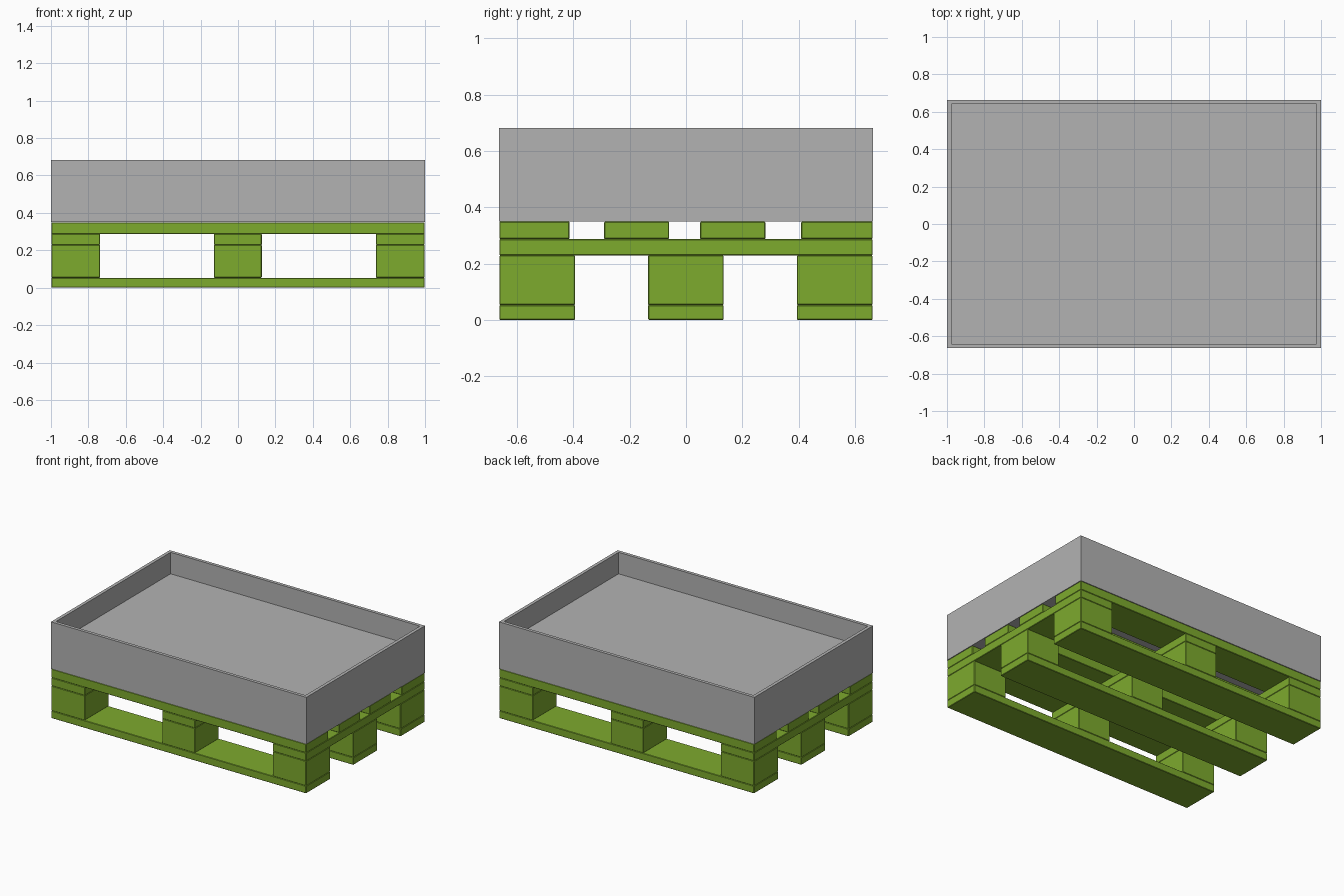
import bpy, bmesh

cube = bpy.data.objects.get("Cube")
if cube:
    bpy.data.objects.remove(cube, do_unlink=True)


def make_material(name, rgb):
    mat = bpy.data.materials.new(name)
    mat.use_nodes = True
    mat.diffuse_color = (*rgb, 1)
    mat.node_tree.nodes["Principled BSDF"].inputs["Base Color"].default_value = (*rgb, 1)
    return mat


green = make_material("pallet_green", (0.207, 0.405, 0.027))
grey = make_material("tray_grey", (0.45, 0.45, 0.45))


def add_object(name, bm, mat):
    mesh = bpy.data.meshes.new(name)
    bm.to_mesh(mesh)
    bm.free()
    mesh.materials.append(mat)
    obj = bpy.data.objects.new(name, mesh)
    bpy.context.collection.objects.link(obj)
    return obj


def box_mesh(x, y, z):
    """Box spanning three (low, high) ranges."""
    bm = bmesh.new()
    bmesh.ops.create_cube(bm, size=1)
    for v in bm.verts:
        v.co = [r[0] if c < 0 else r[1] for c, r in zip(v.co, (x, y, z))]
    return bm


def add_board(name, x, y, z):
    """Board with a slight chamfer, giving thin seams between boards."""
    obj = add_object(name, box_mesh(x, y, z), green)
    bevel = obj.modifiers.new("edge_chamfer", "BEVEL")
    bevel.width = 0.003
    bevel.segments = 1


FULL_X, FULL_Y = (-0.998, 0.998), (-0.663, 0.663)
columns = {"right": (-0.998, -0.737), "middle": (-0.129, 0.127), "left": (0.737, 0.998)}
rows = {"front": (-0.663, -0.394), "centre": (-0.135, 0.134), "back": (0.394, 0.663)}

# Runners on the ground, with spacer blocks above them
for row, y in rows.items():
    add_board(f"{row}_runner", FULL_X, y, (0, 0.053))
    for col, x in columns.items():
        add_board(f"{row}_{col}_block", x, y, (0.053, 0.229))

# Cross boards running front to back
for col, x in columns.items():
    add_board(f"{col}_cross_board", x, FULL_Y, (0.229, 0.287))

# Deck boards
deck = [(-0.663, -0.414), (-0.291, -0.060), (0.050, 0.282), (0.409, 0.663)]
for i, y in enumerate(deck, 1):
    add_board(f"deck_board_{i}", FULL_X, y, (0.287, 0.349))

# Tray: solid box with a recessed top face
bm = box_mesh((-1, 1), (-0.664, 0.664), (0.35, 0.682))
top = max(bm.faces, key=lambda f: f.calc_center_median().z)
bmesh.ops.inset_region(bm, faces=[top], thickness=0.033)
floor = bmesh.ops.extrude_discrete_faces(bm, faces=[top])["faces"][0]
for v in floor.verts:
    v.co.z = 0.53
bm.normal_update()
add_object("tray", bm, grey)
